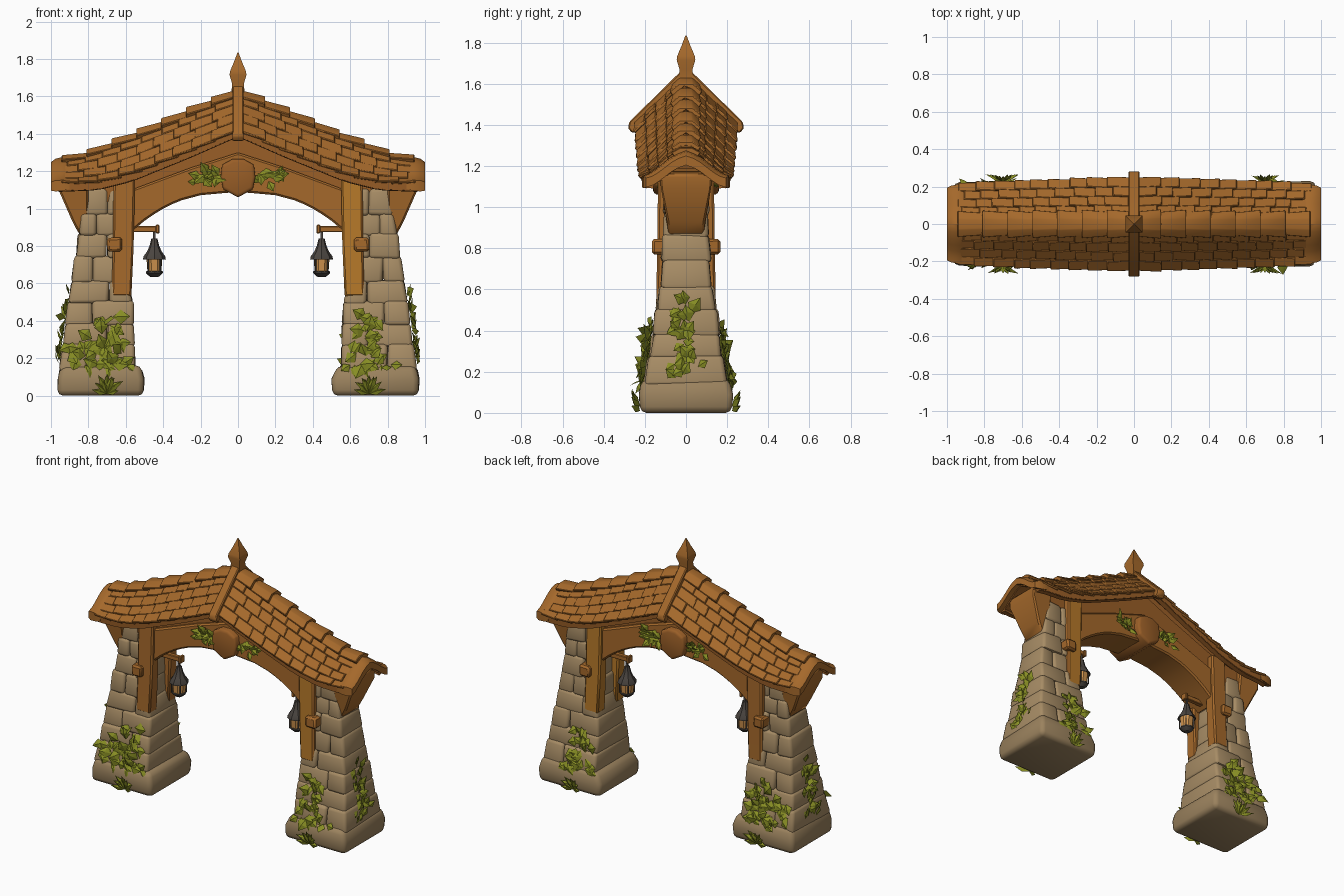
import bpy, bmesh, math, random
from mathutils import Vector as V

if "Cube" in bpy.data.objects:
    bpy.data.objects.remove(bpy.data.objects["Cube"])
random.seed(4)
R = random.uniform


def material(name, col):
    m = bpy.data.materials.new(name)
    m.diffuse_color = (*col, 1)
    m.use_nodes = True
    m.node_tree.nodes["Principled BSDF"].inputs["Base Color"].default_value = m.diffuse_color
    return m


WOOD = material("brown wood", (0.375, 0.140, 0.024))
DARK = material("dark wood", (0.32, 0.112, 0.020))
OCHRE = material("ochre wood", (0.47, 0.19, 0.022))
STONE = material("sandstone", (0.385, 0.262, 0.130))
FOOT = material("foot stone", (0.33, 0.225, 0.112))
LEAF = material("leaf green", (0.25, 0.275, 0.018))
METAL = material("dark iron", (0.070, 0.060, 0.052))
GLOW = material("lamp glow", (0.62, 0.29, 0.075))


def lerp(table, x):
    for (a, p), (b, q) in zip(table, table[1:]):
        if x <= b:
            return p + (q - p) * max(0, x - a) / (b - a)
    return table[-1][1]


def loft(bm, rings):
    vs = [[bm.verts.new(p) for p in r] for r in rings]
    n = len(vs[0])
    for a, b in zip(vs, vs[1:]):
        for i in range(n):
            bm.faces.new((a[i], a[(i + 1) % n], b[(i + 1) % n], b[i]))
    bm.faces.new(vs[0][::-1])
    bm.faces.new(vs[-1])


def rect(x0, x1, y0, y1, z, j=0):
    return [(x + R(-j, j), y + R(-j, j), z + R(-j, j) * .6)
            for x, y in ((x0, y0), (x1, y0), (x1, y1), (x0, y1))]


def box(bm, x0, x1, y0, y1, z0, z1, j=0):
    loft(bm, [rect(x0, x1, y0, y1, z0, j), rect(x0, x1, y0, y1, z1, j)])


def lathe(bm, x, y, prof, n, rot=0):
    loft(bm, [[(x + r * math.cos(rot + k * math.tau / n), y + r * math.sin(rot + k * math.tau / n), z)
               for k in range(n)] for r, z in prof])


def finish(name, bm, mat, bevel=0, seg=1, angle=35):
    bmesh.ops.recalc_face_normals(bm, faces=bm.faces)
    if bevel:
        es = [e for e in bm.edges if e.calc_face_angle(0) > .5]
        bmesh.ops.bevel(bm, geom=es, offset=bevel, segments=seg, profile=.5, affect='EDGES', clamp_overlap=True)
    me = bpy.data.meshes.new(name)
    bm.to_mesh(me)
    bm.free()
    me.materials.append(mat)
    ob = bpy.data.objects.new(name, me)
    bpy.context.collection.objects.link(ob)
    bpy.ops.object.select_all(action='DESELECT')
    ob.select_set(True)
    bpy.context.view_layer.objects.active = ob
    bpy.ops.object.shade_smooth_by_angle(angle=math.radians(angle))
    return ob


OUT = [(.15, .955), (.5, .905), (.85, .855), (1.1, .82)]      # pillar outer x by height
INN = [(.15, .55), (.5, .56), (.6, .59), (1.1, .62)]          # pillar inner x
DEP = [(.15, .2), (.3, .172), (.6, .13), (.85, .108), (1.1, .1)]  # pillar half depth
RIDGE = [(0, 1.64), (.3, 1.512), (.57, 1.39), (.81, 1.285), (1, 1.235)]
EAVE = [(0, 1.425), (.25, 1.315), (.57, 1.185), (.75, 1.14), (1, 1.13)]
WID = [(0, .235), (.9, .205), (1, .185)]


def roof(x, t, lift=0):
    """Point on the roof surface: t runs -1..1 from front eave to back eave."""
    a, u = abs(x), abs(t)
    k = min(a, 1) ** 2 * .8
    f = u * (1 - k) + (u * u * (3 - 2 * u) if u < 1 else 1) * k
    r, w = lerp(RIDGE, a), lerp(WID, a)
    sgn = max(-1, min(1, t * 4))
    return V((x, w * t + .6 * lift * sgn, r - (r - lerp(EAVE, a)) * f + lift * (.8 if u > .1 else 1)))


def section(x, lift, thick):
    ts = [i / 6 for i in range(-6, 7)]
    return [roof(x, t, lift) for t in ts] + [roof(x, t, lift) - V((0, 0, thick)) for t in ts[::-1]]


# Stone pillars and feet
for s, side in ((-1, "left"), (1, "right")):
    bm = bmesh.new()
    loft(bm, [rect(s * .505, s * .965, -.222, .222, 0), rect(s * .5, s * .967, -.226, .226, .09, .005),
              rect(s * .525, s * .95, -.212, .212, .162, .008)])
    finish(side + "_foot", bm, FOOT, .03, 2, 50)
    bm = bmesh.new()
    zs = [.14, .27, .38, .5, .61, .74, .86, .97, 1.1]
    for i, (z0, z1) in enumerate(zip(zs, zs[1:])):
        xi, xo, d = lerp(INN, z0), lerp(OUT, z0), lerp(DEP, z0)
        xi2, xo2, d2 = lerp(INN, z1), lerp(OUT, z1), lerp(DEP, z1)
        m = xi + (xo - xi) * (.38 if i % 2 else .62)
        for a, b, a2, b2 in ((xi, m, xi2, m), (m, xo, m, xo2)):
            g = R(-.004, .008)
            loft(bm, [rect(s * a, s * b, -d - g, d + g, z0 - .008, .006),
                      rect(s * a2, s * b2, -d2 - g, d2 + g, z1 + .008, .006)])
    finish(side + "_pillar_stones", bm, STONE, .02, 2, 50)

    # Timber posts on the front and back of each pillar, with pegs
    bm, pegs = bmesh.new(), bmesh.new()
    for q in (-1, 1):
        loft(bm, [rect(s * .57, s * .675, q * .06, q * .145, .53),
                  rect(s * .558, s * .67, q * .06, q * .14, .8),
                  rect(s * .55, s * .665, q * .06, q * .135, 1.2)])
        box(pegs, s * .62, s * .7, q * .08, q * .165, .77, .845, .003)
    ob = finish(side + "_posts", bm, OCHRE if s > 0 else WOOD, .01)
    ob.data.materials.append(WOOD)
    for f in ob.data.polygons:
        f.material_index = int(f.normal.x * s > .6)
    finish(side + "_pegs", pegs, WOOD, .012)

    # Outer bracket under the roof end
    bm = bmesh.new()
    prof = [(.80, .86), (.85, .865), (.885, .93), (.955, 1.09), (.955, 1.16), (.80, 1.19)]
    loft(bm, [[(s * x, q * lerp([(.86, .085), (.95, .095), (1.09, .125), (1.2, .13)], z), z) for x, z in prof]
              for q in (-1, 1)])
    finish(side + "_bracket", bm, WOOD, .01)

    # Lantern arm and lantern
    bm = bmesh.new()
    box(bm, s * .43, s * .62, -.016, .016, .875, .907)
    box(bm, s * .42, s * .44, -.023, .023, .868, .914)
    finish(side + "_lantern_arm", bm, WOOD, .004)
    bm, lx = bmesh.new(), s * .447
    lathe(bm, lx, 0, [(.045, .737), (.061, .728), (.058, .745), (.04, .77), (.026, .80), (.016, .84)], 8)
    lathe(bm, lx, 0, [(.02, .634), (.032, .643), (.046, .656), (.046, .664), (.036, .668)], 8)
    box(bm, lx - .007, lx + .007, -.006, .006, .83, .88)
    for k in range(4):
        a = (k + .5) * math.tau / 4
        lathe(bm, lx + .046 * math.cos(a), .046 * math.sin(a), [(.005, .66), (.005, .735)], 4)
    finish(side + "_lantern_frame", bm, METAL)
    bm = bmesh.new()
    lathe(bm, lx, 0, [(.04, .662), (.046, .736)], 8, math.pi / 8)
    finish(side + "_lantern_glass", bm, GLOW)

# Arch beam with filler board above it
LOW = [(0, 1.09), (.2, 1.072), (.32, 1.04), (.42, .99), (.5, .935), (.6, .85)]
TOP = [(0, 1.30), (.25, 1.22), (.6, 1.09)]
xs = [i * .05 for i in range(-12, 13)]
bm = bmesh.new()
loft(bm, [[(x, -.115, lerp(LOW, abs(x))), (x, .115, lerp(LOW, abs(x))),
           (x, .115, lerp(TOP, abs(x))), (x, -.115, lerp(TOP, abs(x)))] for x in xs])
finish("arch_beam", bm, WOOD, .01)
bm = bmesh.new()
xs = [i * .05 for i in range(-18, 19)]
loft(bm, [[(x, y, lerp(EAVE, abs(x)) + h) for y, h in
           ((-.09, -.17 + .11 * x * x), (.09, -.17 + .11 * x * x), (.09, .04), (-.09, .04))] for x in xs])
finish("roof_beam", bm, DARK)

# Shield boss at the middle of the arch, both sides
bm = bmesh.new()
half = [(0, 1.06), (.08, 1.105), (.093, 1.17), (.085, 1.235), (.03, 1.265)]
prof = half + [(-x, z) for x, z in half[:0:-1]]
loft(bm, [[(x * k, y, 1.165 + (z - 1.165) * k) for x, z in prof]
          for y, k in ((-.16, .86), (-.15, 1), (.15, 1), (.16, .86))])
finish("arch_boss", bm, DARK, .005)

# Roof shell, eave boards and rolled ends
xs = [i * .06 for i in range(-16, 17)]
bm = bmesh.new()
loft(bm, [section(x, 0, .04) for x in xs])
finish("roof_shell", bm, DARK)
bm = bmesh.new()
for q in (-1, 1):
    rings = []
    for x in xs:
        y, z = q * lerp(WID, abs(x)), lerp(EAVE, abs(x))
        rings.append([(x, y - q * .035, z - .042), (x, y + q * .002, z - .036),
                      (x, y + q * .004, z + .005), (x, y - q * .035, z + .01)])
    loft(bm, rings)
finish("eave_boards", bm, DARK)
bm = bmesh.new()
for s in (-1, 1):
    loft(bm, [section(s * x, l, h) for x, l, h in
              ((.90, .008, .035), (.93, .024, .055), (.975, .026, .06), (1, .014, .045))])
finish("roof_end_caps", bm, WOOD)

# Overlapping tiles, course by course, and ridge caps
bm = bmesh.new()


def tile(x0, x1, t0, t1, l0, l1, th=.016):
    ring = lambda x, l: [roof(x, t0, l), roof(x, t1, l), roof(x, t1, l - th), roof(x, t0, l - th)]
    loft(bm, [ring(x0, l0), ring(x1, l1)])


n = 9
for s in (-1, 1):
    for i in range(n):
        for q in (-1, 1):
            for r in range(4):
                t0, t1 = .17 + r * .215, .17 + (r + 1) * .215 + (.02 if r == 3 else .004)
                off = .03 * (r % 2) + R(-.012, .012)
                x0, x1 = .02 + i * .1 + off - .03, .02 + (i + 1) * .1 + off
                tile(s * max(x0, .0), s * min(x1, .95), q * t0, q * t1, .009, .023 + R(-.003, .005))
for s in (-1, 1):
    for i in range(7):
        x0, x1 = i * .133, (i + 1) * .133 + .012
        ring = lambda x, l: [roof(x, t, l) for t in (-.24, -.1, .1, .24)] + \
                            [roof(x, t, l - .03) for t in (.24, 0, -.24)]
        loft(bm, [ring(s * x0, .018), ring(s * x1, .042 + R(-.004, .004))])
finish("roof_tiles", bm, WOOD, .004)

# Centre rib and finial
bm = bmesh.new()
half = [(0, 1.685), (.275, 1.415), (.282, 1.385), (.262, 1.36), (.22, 1.375), (0, 1.57)]
prof = half + [(-y, z) for y, z in half[-2:0:-1]]
loft(bm, [[(x, y, z) for y, z in prof] for x in (-.03, .03)])
finish("roof_rib", bm, WOOD, .006)
bm = bmesh.new()
lathe(bm, 0, 0, [(.05, 1.61), (.045, 1.67), (.064, 1.715), (.06, 1.735), (.03, 1.785), (.004, 1.835)], 4, math.pi / 4)
finish("finial", bm, WOOD)

# Ivy: folded diamond leaves
bm = bmesh.new()


def leaf(p, nrm, d, size, wide=.42):
    p, nrm, d = V(p), V(nrm).normalized(), V(d).normalized()
    side = nrm.cross(d).normalized() * size * wide
    pts = [p, p + d * size * .45 + side, p + d * size + nrm * .01, p + d * size * .45 - side]
    pts.append(p + d * size * .5 + nrm * size * .18)
    for v in pts:
        v.x = max(-.975, min(.975, v.x))
        v.z = max(.003, v.z)
    *vs, c = [bm.verts.new(v) for v in pts]
    for i in range(4):
        bm.faces.new((vs[i], vs[(i + 1) % 4], c))
    bm.faces.new(vs[::-1])


for s in (-1, 1):
    for q in (-1, 1):
        N = V((0, q, .25))
        spots = [(.68 + .03 * math.sin(i) + R(-.03, .03), .17 + .25 * i / 22) for i in range(23)]
        if s < 0:
            spots += [(R(.72, .91), R(.21, .32)) for _ in range(13)]
        spots += [(.6 + .024 * i, .165) for i in range(10)]
        for x, z in spots:
            leaf((s * x, q * (lerp(DEP, z) + .008), z), N + V((R(-.3, .3), 0, R(-.2, .3))),
                 (R(-.8, .8), q * R(-.02, .15), R(-.7, .5)), R(.06, .095))
        for i in range(11):  # tufts at the foot
            a = math.pi * (i + .5) / 11
            leaf((s * .7, q * .224, .01 + .02 * (i % 2)), (0, q, .4),
                 (math.cos(a), q * .35, math.sin(a) * .9 + .1), R(.07, .105), .2)
        for _ in range(18):  # sprigs beside the boss
            x = R(.1, .22)
            leaf((s * x, q * .12, 1.165 + R(-.025, .025)), (R(-.2, .2), q, .2),
                 (s * R(-.4, 1), q * .1, R(-.6, .6)), R(.05, .08), .36)
    for i in range(28):  # climbing vine on the outer side
        z = .17 + .37 * i / 27
        leaf((s * (lerp(OUT, z) + .004), R(-.035, .035) * (1.8 if z < .24 else 1), z), (s, R(-.3, .3), .25),
             (s * R(0, .2), R(-.8, .8), R(-.7, .8)), R(.055, .09))
finish("ivy_leaves", bm, LEAF, 0, 1, 20)
